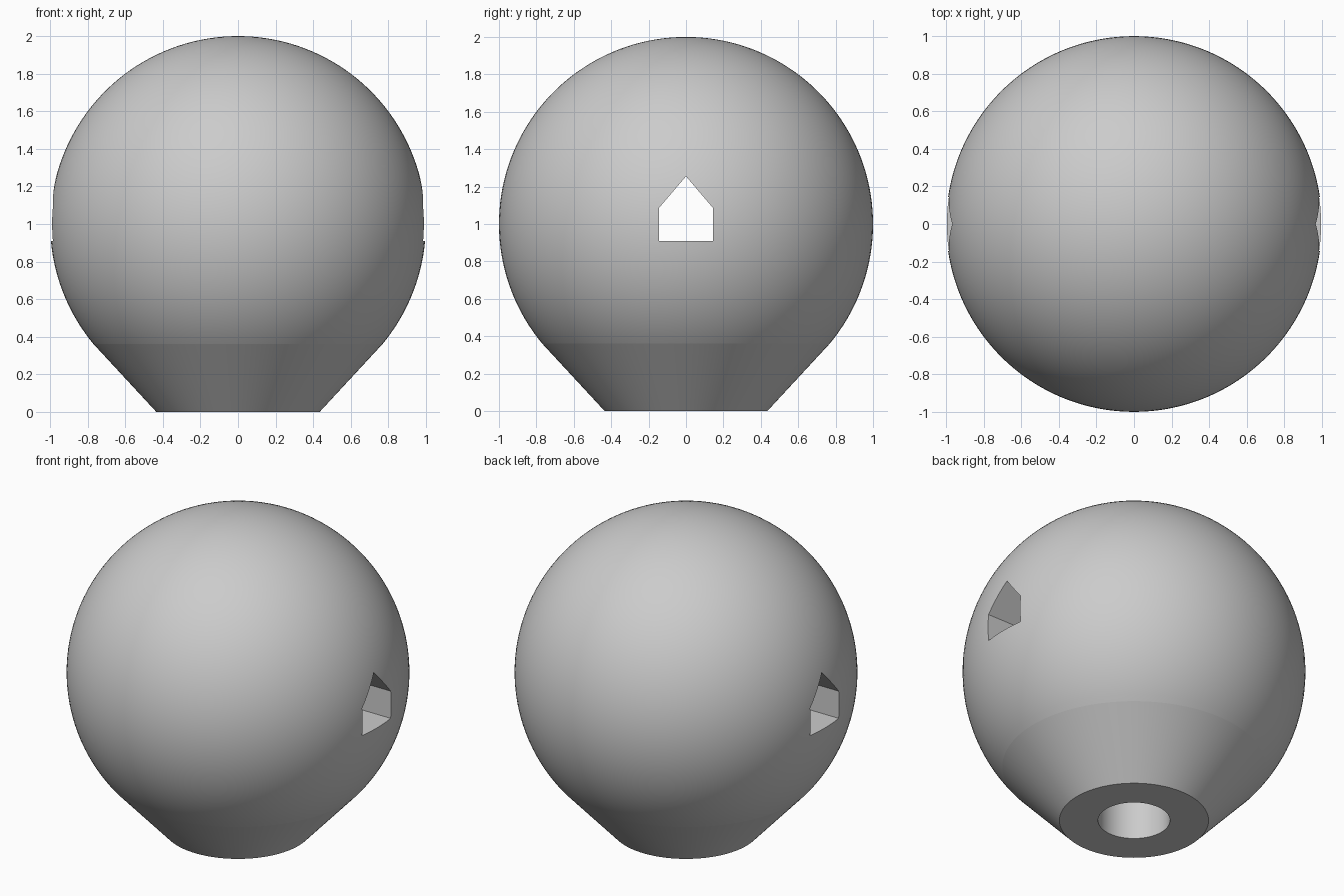
import bpy
import bmesh
from math import sin, cos, pi, radians, asin

if "Cube" in bpy.data.objects:
    bpy.data.objects.remove(bpy.data.objects["Cube"])

SEGMENTS = 128
SEAM_Z, BASE_R = 0.36, 0.435
BORE_R, BORE_TOP = 0.21, 1.0

grey = bpy.data.materials.new("plain_grey")
grey.use_nodes = True
colour = (0.6, 0.6, 0.6, 1)
grey.diffuse_color = colour
grey.node_tree.nodes["Principled BSDF"].inputs["Base Color"].default_value = colour


def make_object(name, bm):
    bmesh.ops.recalc_face_normals(bm, faces=bm.faces)
    mesh = bpy.data.meshes.new(name)
    bm.to_mesh(mesh)
    bm.free()
    mesh.materials.append(grey)
    obj = bpy.data.objects.new(name, mesh)
    bpy.context.collection.objects.link(obj)
    return obj


# Ball, tapered neck and blind bore turned from one profile
start = asin(SEAM_Z - 1)
steps = 56
arc = [start + (pi / 2 - start) * i / steps for i in range(steps)]
profile = [(0, BORE_TOP), (BORE_R, BORE_TOP), (BORE_R, 0), (BASE_R, 0)]
profile += [(cos(a), 1 + sin(a)) for a in arc] + [(0, 2)]
bm = bmesh.new()
verts = [bm.verts.new((r, 0, z)) for r, z in profile]
edges = [bm.edges.new(pair) for pair in zip(verts, verts[1:])]
bmesh.ops.spin(bm, geom=verts + edges, cent=(0, 0, 0), axis=(0, 0, 1),
               angle=2 * pi, steps=SEGMENTS, use_duplicate=False)
bmesh.ops.remove_doubles(bm, verts=bm.verts, dist=0.0001)
knob = make_object("ball_knob", bm)

# House-shaped tunnel cutter running side to side
outline = [(-0.145, 0.91), (0.145, 0.91), (0.145, 1.085), (0, 1.255), (-0.145, 1.085)]
bm = bmesh.new()
face = bm.faces.new([bm.verts.new((-1.2, y, z)) for y, z in outline])
end = bmesh.ops.extrude_face_region(bm, geom=[face])["geom"]
bmesh.ops.translate(bm, vec=(2.4, 0, 0),
                    verts=[v for v in end if isinstance(v, bmesh.types.BMVert)])
cutter = make_object("tunnel_cutter", bm)
cutter.hide_render = True

# Cut the tunnel
cut = knob.modifiers.new("tunnel", "BOOLEAN")
cut.operation = "DIFFERENCE"
cut.solver = "EXACT"
cut.object = cutter
bpy.ops.object.select_all(action="DESELECT")
knob.select_set(True)
bpy.context.view_layer.objects.active = knob
bpy.ops.object.modifier_apply(modifier=cut.name)
bpy.data.objects.remove(cutter)

# Smooth shading with a crisp seam between ball and neck
bpy.ops.object.shade_smooth_by_angle(angle=radians(30))
points = knob.data.vertices
for edge in knob.data.edges:
    if all(abs(points[i].co.z - SEAM_Z) < 0.001 for i in edge.vertices):
        edge.use_edge_sharp = True
